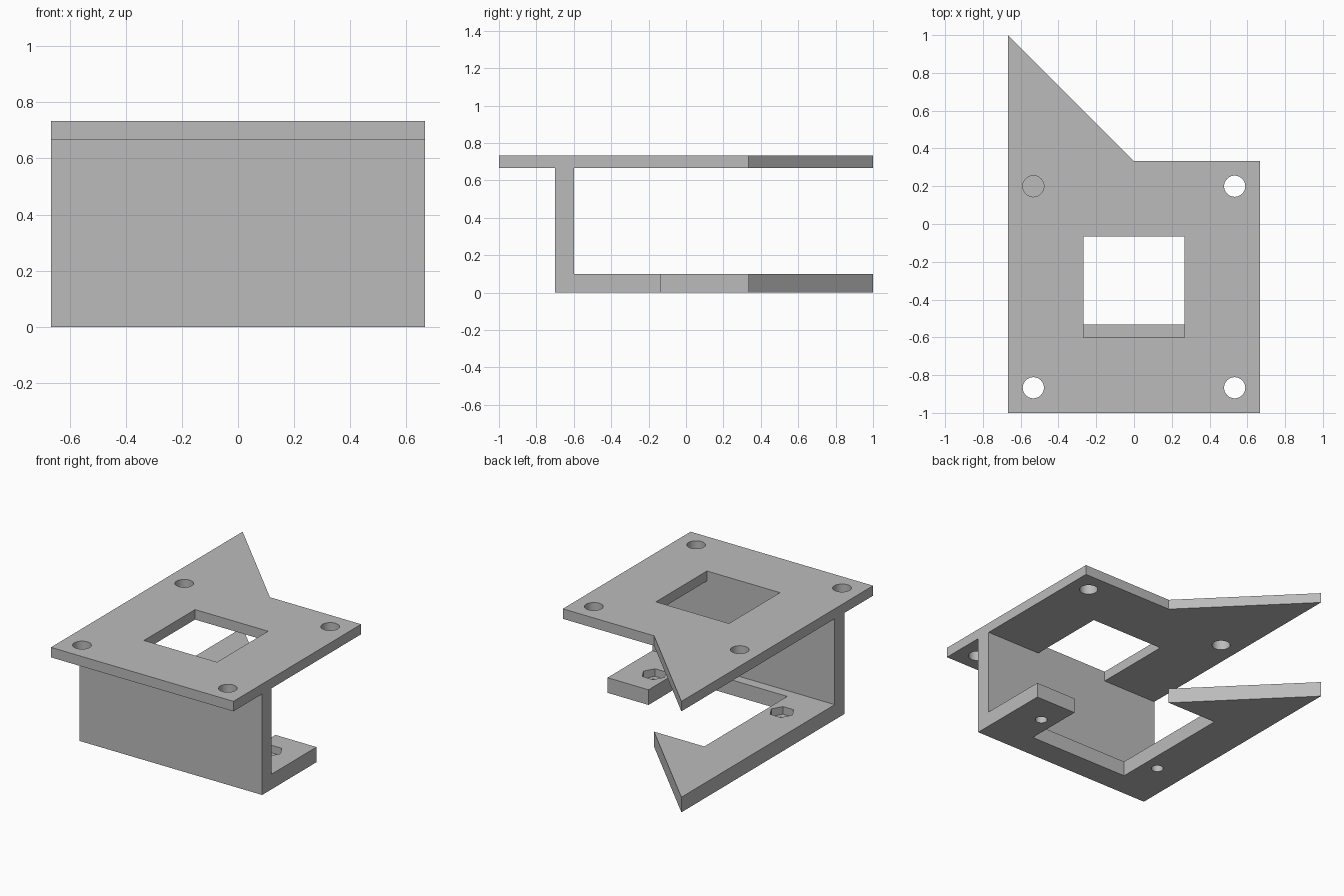
import bpy, bmesh, math

default = bpy.data.objects.get("Cube")
if default:
    bpy.data.objects.remove(default, do_unlink=True)

grey = bpy.data.materials.new("plain grey")
grey.use_nodes = True
GREY = (0.5, 0.5, 0.5, 1)
grey.diffuse_color = GREY
grey.node_tree.nodes["Principled BSDF"].inputs["Base Color"].default_value = GREY


def prism(name, outline, z0, z1):
    """Extrude a counter-clockwise outline from z0 up to z1."""
    bm = bmesh.new()
    face = bm.faces.new([bm.verts.new((x, y, z0)) for x, y in outline])
    top = bmesh.ops.extrude_face_region(bm, geom=[face])["geom"]
    for v in top:
        if isinstance(v, bmesh.types.BMVert):
            v.co.z = z1
    bmesh.ops.recalc_face_normals(bm, faces=bm.faces[:])
    mesh = bpy.data.meshes.new(name)
    bm.to_mesh(mesh)
    bm.free()
    mesh.materials.append(grey)
    obj = bpy.data.objects.new(name, mesh)
    bpy.context.collection.objects.link(obj)
    return obj


def rect(x0, x1, y0, y1):
    return [(x0, y0), (x1, y0), (x1, y1), (x0, y1)]


def ring(x, y, r, sides):
    return [(x + r * math.cos(math.tau * i / sides),
             y + r * math.sin(math.tau * i / sides)) for i in range(sides)]


def combine(target, tool, operation):
    """Apply a boolean and discard the tool."""
    mod = target.modifiers.new(operation, "BOOLEAN")
    mod.operation, mod.solver, mod.object = operation, "EXACT", tool
    bpy.context.view_layer.objects.active = target
    bpy.ops.object.modifier_apply(modifier=mod.name)
    bpy.data.objects.remove(tool, do_unlink=True)


W = 2 / 3          # half width
BACK = 1 / 3       # straight rear edge
TOP, UNDER = 0.733, 0.667
FLOOR = 0.1

# Top plate with pointed rear corner, square window and four screw holes
bracket = prism("mounting_bracket",
                [(-W, -1), (W, -1), (W, BACK), (0, BACK), (-W, 1)], UNDER, TOP)
combine(bracket, prism("window_cutter", rect(-0.267, 0.267, -0.6, -0.067), 0.6, 0.8), "DIFFERENCE")
for x in (-0.533, 0.533):
    for y in (-0.867, 0.2):
        combine(bracket, prism("screw_cutter", ring(x, y, 0.056, 48), 0.6, 0.8), "DIFFERENCE")

# Base: short arm on the left, long pointed arm on the right, open slot between
base = prism("base_plate",
             [(-W, -0.7), (W, -0.7), (W, -0.133), (0.367, -0.133), (0.367, -0.533),
              (-0.367, -0.533), (-0.367, BACK), (0, BACK), (-W, 1)], 0, FLOOR)

# Screw holes with hexagonal nut pockets in the base
for x in (-0.467, 0.467):
    combine(base, prism("hole_cutter", ring(x, -BACK, 0.037, 48), -0.1, 0.2), "DIFFERENCE")
    combine(base, prism("nut_cutter", ring(x, -BACK, 0.077, 6), 0.05, 0.2), "DIFFERENCE")

# Upright wall joining base and top plate
combine(base, prism("front_wall", rect(-W, W, -0.7, -0.6), 0, UNDER), "UNION")
combine(bracket, base, "UNION")

# Smooth hole walls, sharp corners
bpy.ops.object.select_all(action="DESELECT")
bracket.select_set(True)
bpy.context.view_layer.objects.active = bracket
bpy.ops.object.shade_smooth_by_angle(angle=math.radians(30))
